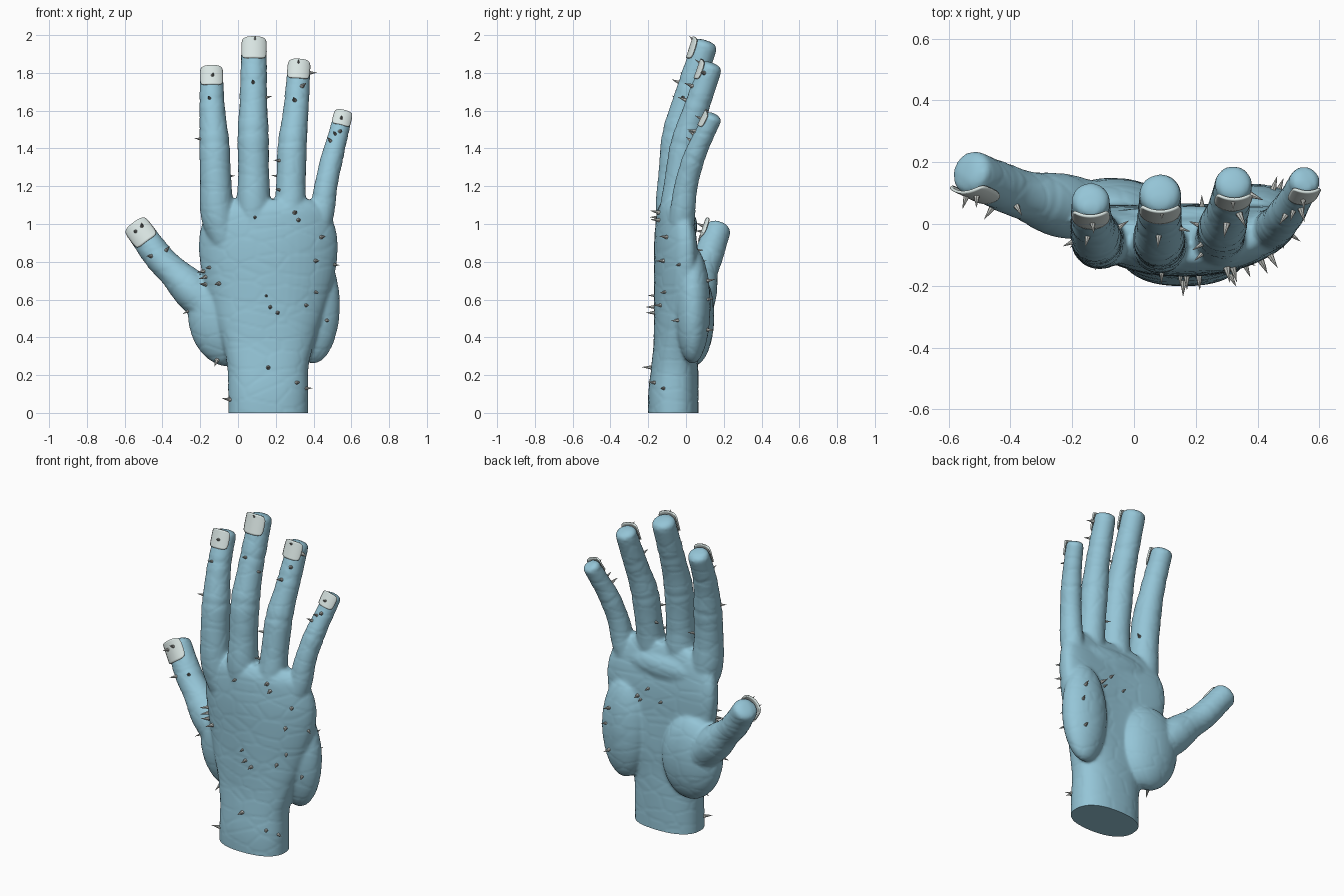
import bpy, bmesh, math, random
from mathutils import Vector, Matrix, noise
from mathutils.bvhtree import BVHTree

if "Cube" in bpy.data.objects:
    bpy.data.objects.remove(bpy.data.objects["Cube"])

random.seed(4)


def material(name, rgb):
    m = bpy.data.materials.new(name)
    m.diffuse_color = (*rgb, 1)
    m.use_nodes = True
    m.node_tree.nodes["Principled BSDF"].inputs["Base Color"].default_value = m.diffuse_color
    return m


SKIN = material("blue skin", (0.30, 0.56, 0.68))
NAIL = material("pale nail", (0.70, 0.79, 0.77))
THORN = material("grey thorn", (0.58, 0.60, 0.57))


def make_object(name, bm, mat, smooth=True):
    bmesh.ops.recalc_face_normals(bm, faces=bm.faces)
    me = bpy.data.meshes.new(name)
    bm.to_mesh(me)
    bm.free()
    me.materials.append(mat)
    me.polygons.foreach_set("use_smooth", [smooth] * len(me.polygons))
    ob = bpy.data.objects.new(name, me)
    bpy.context.collection.objects.link(ob)
    return ob


def loft(bm, rings):
    loops = [[bm.verts.new(p) for p in ring] for ring in rings]
    n = len(loops[0])
    for a, b in zip(loops, loops[1:]):
        for i in range(n):
            bm.faces.new((a[i], a[(i + 1) % n], b[(i + 1) % n], b[i]))
    bm.faces.new(loops[0][::-1])
    bm.faces.new(loops[-1])


def spline(pts, steps):
    # Catmull-Rom through points of any dimension
    pts = [Vector(p) for p in pts]
    ext = [2 * pts[0] - pts[1]] + pts + [2 * pts[-1] - pts[-2]]
    out = []
    for i in range(1, len(ext) - 2):
        a, b, c, d = ext[i - 1:i + 3]
        for k in range(steps):
            t = k / steps
            out.append(0.5 * (2 * b + (c - a) * t + (2 * a - 5 * b + 4 * c - d) * t * t
                              + (3 * b - a - 3 * c + d) * t ** 3))
    return out + [pts[-1]]


def frame(d):
    d = d.normalized()
    n = Vector((0, -1, 0))
    n = (n - d * n.dot(d)).normalized()
    return d, n, d.cross(n)


def circle(c, n, s, r):
    return [c + (n * math.cos(a) + s * math.sin(a)) * r
            for a in (math.tau * i / 28 for i in range(28))]


def finger(bm, pts, joints):
    path = spline(pts, 12)
    rings = []
    for i, p in enumerate(path):
        q0, q1 = path[max(i - 1, 0)], path[min(i + 1, len(path) - 1)]
        d, n, s = frame((q1 - q0).xyz)
        t = i / (len(path) - 1)
        r = p.w
        for j in joints:  # swollen joint with a crease
            r *= 1 + 0.045 * math.exp(-((t - j) / 0.06) ** 2) - 0.06 * math.exp(-((t - j) / 0.015) ** 2)
        rings.append(circle(p.xyz, n, s, r))
    for k in range(1, 8):  # blunt rounded tip
        a = k * math.pi / 2 / 7.2
        rings.append(circle(p.xyz + d * 0.5 * r * math.sin(a), n, s, r * math.cos(a) ** 0.75))
    loft(bm, rings)


def ellipsoid(bm, c, r, tilt=0):
    m = Matrix.Translation(c) @ Matrix.Rotation(tilt, 4, 'Y') @ Matrix.Diagonal((*r, 1))
    bmesh.ops.create_uvsphere(bm, u_segments=32, v_segments=20, radius=1, matrix=m)


# finger centre lines: x, y, z, radius
FINGERS = {
    "index": [(-0.05, -0.05, 0.85, .07), (-0.105, -0.055, 1.04, .09), (-0.118, -0.055, 1.22, .084),
              (-0.125, -0.035, 1.42, .079), (-0.137, 0.01, 1.62, .067), (-0.14, 0.075, 1.79, .062)],
    "middle": [(0.09, -0.07, 0.9, .08), (0.083, -0.07, 1.1, .09), (0.083, -0.065, 1.25, .083),
               (0.08, -0.042, 1.48, .081), (0.082, 0.018, 1.7, .071), (0.085, 0.097, 1.94, .068)],
    "ring": [(0.26, -0.06, 0.88, .075), (0.275, -0.055, 1.08, .083), (0.28, -0.04, 1.2, .079),
             (0.288, -0.005, 1.42, .076), (0.308, 0.057, 1.62, .066), (0.322, 0.13, 1.825, .061)],
    "little": [(0.38, -0.035, 0.86, .065), (0.438, -0.02, 1.04, .068), (0.465, 0.0, 1.2, .062),
               (0.498, 0.042, 1.35, .058), (0.53, 0.095, 1.47, .052), (0.552, 0.14, 1.56, .05)],
    "thumb": [(-0.07, 0.03, 0.47, .09), (-0.235, 0.06, 0.64, .104), (-0.33, 0.085, 0.735, .083),
              (-0.415, 0.115, 0.82, .077), (-0.522, 0.165, 0.965, .072)],
}

# palm and wrist: z, centre x, centre y, half width, half depth
SECTIONS = [(-0.06, .16, -.067, .212, .133), (0.1, .16, -.067, .212, .133), (0.24, .158, -.06, .215, .125),
            (0.36, .16, -.055, .24, .118), (0.5, .16, -.052, .285, .118), (0.7, .162, -.055, .345, .115),
            (0.88, .16, -.058, .368, .112), (1.0, .16, -.062, .35, .1), (1.08, .17, -.065, .305, .085),
            (1.13, .18, -.06, .22, .06)]
bm = bmesh.new()
rings = []
for z, cx, cy, rx, ry in spline(SECTIONS, 5):
    bow = 0.45 * min(max((z - 0.3) / 0.3, 0), 1)
    ring = []
    for i in range(48):
        a = math.tau * i / 48
        c, s = math.cos(a), math.sin(a)
        x = rx * math.copysign(abs(c) ** 0.85, c)
        ring.append((cx + x, cy + ry * math.copysign(abs(s) ** 0.85, s) + bow * x * x, z))
    rings.append(ring)
loft(bm, rings)
for name, pts in FINGERS.items():
    finger(bm, pts, (0.45, 0.8) if name == "thumb" else (0.6, 0.83))
ellipsoid(bm, (-0.07, 0.035, 0.51), (.195, .115, .265), -0.12)   # thumb pad
ellipsoid(bm, (0.395, 0.035, 0.57), (.145, .095, .31))           # outer palm pad
ellipsoid(bm, (0.16, 0.0, 0.99), (.3, .06, .085))                # pad under the fingers
base = make_object("hand_base", bm, SKIN)

# fuse everything into one smooth skin
rm = base.modifiers.new("fuse", 'REMESH')
rm.mode = 'VOXEL'
rm.voxel_size = 0.0095
sm = base.modifiers.new("soften", 'SMOOTH')
sm.factor, sm.iterations = 0.5, 7
fused = base.evaluated_get(bpy.context.evaluated_depsgraph_get())
bm = bmesh.new()
bm.from_mesh(fused.to_mesh())
fused.to_mesh_clear()
bpy.data.objects.remove(base)

# faint leathery wrinkles
bm.normal_update()
for v in bm.verts:
    d = noise.voronoi(Vector((v.co.x * 6, v.co.y * 6, v.co.z * 12)))[0]
    v.co -= v.normal * 0.0014 * math.exp(-((d[1] - d[0]) / 0.09) ** 2)
cut = bmesh.ops.bisect_plane(bm, geom=bm.verts[:] + bm.edges[:] + bm.faces[:], plane_co=(0, 0, 0),
                             plane_no=(0, 0, -1), clear_outer=True)
bmesh.ops.holes_fill(bm, edges=[e for e in bm.edges if e.is_boundary], sides=0)
bmesh.ops.recalc_face_normals(bm, faces=bm.faces)
tree = BVHTree.FromBMesh(bm)
hand = make_object("hand", bm, SKIN)
bpy.context.view_layer.objects.active = hand
hand.select_set(True)
bpy.ops.object.shade_smooth_by_angle(angle=math.radians(50))

# slightly curved nail plates
for name, pts in FINGERS.items():
    end, prev = Vector(pts[-1]), Vector(pts[-2])
    d, n, s = frame(end.xyz - prev.xyz)
    r, N = end.w, 12
    bm = bmesh.new()
    grid = []
    for i in range(N + 1):
        row = []
        for j in range(N + 1):
            u, v = 2 * i / N - 1, 2 * j / N - 1
            a = u * (1 - 0.15 * v ** 4) * 1.0
            h = 0.88 * r * v * (1 - 0.15 * u ** 4) - 0.40 * r
            row.append(bm.verts.new(end.xyz + d * h + n * (r * (0.2 + 0.83 * math.cos(a)))
                                    + s * (1.12 * r * math.sin(a))))
        grid.append(row)
    for i in range(N):
        for j in range(N):
            bm.faces.new((grid[i][j], grid[i + 1][j], grid[i + 1][j + 1], grid[i][j + 1]))
    nail = make_object(name + "_nail", bm, NAIL)
    so = nail.modifiers.new("thickness", 'SOLIDIFY')
    so.thickness, so.offset = 0.009, 0

# thorns scattered over the back of the hand and the palm: x, z
BACK = [(-.15, 1.665), (-.2, 1.45), (-.035, 1.255), (.09, 1.97), (.15, 1.67), (.08, 1.75), (.34, 1.73),
        (.3, 1.655), (.375, 1.8), (.32, 1.85), (-.135, 1.785), (.22, 1.335), (.2, 1.255), (.22, 1.18),
        (.09, 1.035), (.3, 1.06), (.32, 1.02), (.44, .93), (.41, .805), (.51, .785), (-.15, .77), (-.18, .75),
        (-.17, .72), (-.17, .68), (-.1, .685), (.15, .62), (.17, .56), (.21, .53), (.36, .57), (.41, .64),
        (.47, .49), (-.28, .53), (-.11, .28), (.16, .24), (.31, .16), (.36, .13), (-.04, .07), (-.46, .83),
        (-.51, 1.03), (-.54, .96), (-.38, .86), (.545, 1.6), (.54, 1.49), (.49, 1.44), (.515, 1.475)]
PALM = [(.22, .86), (.29, .8), (.27, .78), (.13, .8), (.45, .7), (.47, .6), (.45, .44)]
bm = bmesh.new()
for side, spots in ((-1, BACK), (1, PALM)):
    for x, z in spots:
        co, no, _, _ = tree.ray_cast(Vector((x, side, z)), Vector((0, -side, 0)))
        if co is None:
            co, no, _, _ = tree.find_nearest(Vector((x, 0, z)))
        k = random.uniform(0.75, 1.1)
        length = 0.06 * k
        m = Matrix.Translation(co + no * (length / 2 - 0.014)) @ no.to_track_quat('Z', 'Y').to_matrix().to_4x4()
        bmesh.ops.create_cone(bm, cap_ends=True, segments=7, radius1=0.014 * k, radius2=0.0005,
                              depth=length, matrix=m)
make_object("thorns", bm, THORN, smooth=False)
